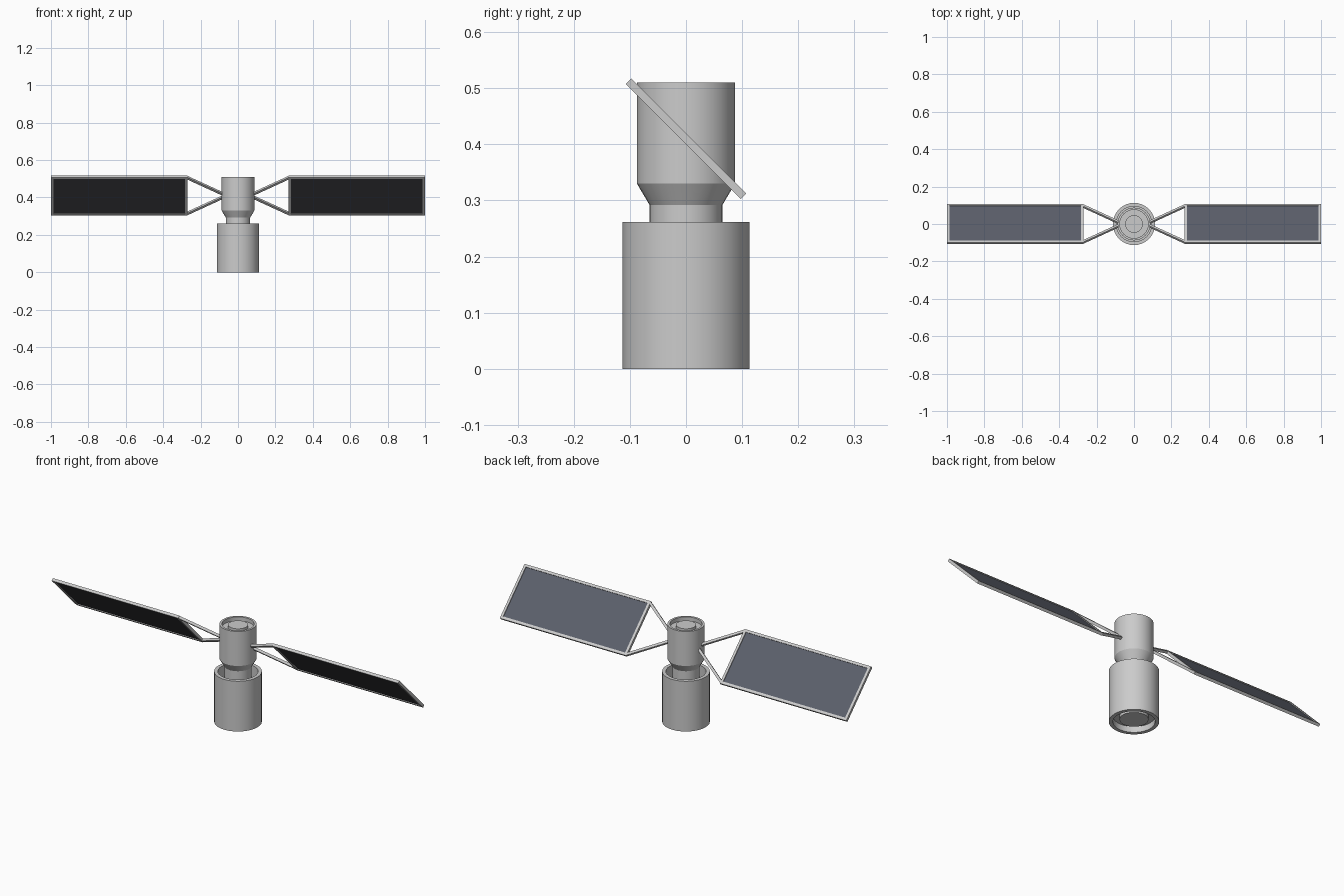
import bpy, bmesh, math
from mathutils import Matrix, Vector

if "Cube" in bpy.data.objects:
    bpy.data.objects.remove(bpy.data.objects["Cube"])


def material(name, rgb):
    m = bpy.data.materials.new(name)
    m.diffuse_color = (*rgb, 1)
    m.use_nodes = True
    m.node_tree.nodes["Principled BSDF"].inputs["Base Color"].default_value = m.diffuse_color
    return m


GREY = material("light grey metal", (0.6, 0.6, 0.6))
CELL = material("blue grey solar cells", (0.105, 0.115, 0.145))
BACK = material("dark panel backing", (0.05, 0.05, 0.058))


def add_object(name, bm, mats):
    bmesh.ops.recalc_face_normals(bm, faces=bm.faces)
    me = bpy.data.meshes.new(name)
    bm.to_mesh(me)
    bm.free()
    for m in mats:
        me.materials.append(m)
    ob = bpy.data.objects.new(name, me)
    bpy.context.collection.objects.link(ob)
    return ob


def lathe(name, profile, steps=32):
    """Spin an (r, z) profile around the z axis."""
    bm = bmesh.new()
    vs = [bm.verts.new((r, 0, z)) for r, z in profile]
    es = [bm.edges.new(p) for p in zip(vs, vs[1:])]
    bmesh.ops.spin(bm, geom=vs + es, cent=(0, 0, 0), axis=(0, 0, 1),
                   angle=2 * math.pi, steps=steps)
    bmesh.ops.remove_doubles(bm, verts=bm.verts, dist=1e-5)
    ob = add_object(name, bm, [GREY])
    bpy.ops.object.select_all(action='DESELECT')
    ob.select_set(True)
    bpy.context.view_layer.objects.active = ob
    bpy.ops.object.shade_smooth_by_angle(angle=math.radians(30))
    return ob


def beam(bm, p, q, width, depth):
    """Box running from p to q in the panel plane."""
    p, q = Vector(p), Vector(q)
    d = q - p
    mat = (Matrix.Translation((p + q) / 2)
           @ Matrix.Rotation(math.atan2(d.y, d.x), 4, 'Z')
           @ Matrix.Diagonal((d.length, width, depth, 1)))
    bmesh.ops.create_cube(bm, size=1, matrix=mat)


def place_wing(ob):
    """Tilt into the wing plane and mirror to the other side."""
    ob.location = (0, 0, 0.41)
    ob.rotation_euler = (math.radians(-45), 0, 0)
    ob.modifiers.new("Mirror", 'MIRROR').use_axis = (True, False, False)


# Lower shell with recessed ends
lathe("lower_shell", [(0, 0.03), (0.095, 0.03), (0.095, 0), (0.113, 0),
                      (0.113, 0.262), (0.095, 0.262), (0.095, 0.2), (0, 0.2)])
# Round plate inside the lower opening
lathe("base_plate", [(0, 0.012), (0.065, 0.012), (0.065, 0.035), (0, 0.035)])
# Neck, flared collar and upper body with recessed top
lathe("upper_body", [(0, 0.19), (0.065, 0.19), (0.065, 0.292), (0.0875, 0.33),
                     (0.0875, 0.51), (0.076, 0.51), (0.076, 0.49), (0, 0.49)])
# Raised cap in the top recess
lathe("top_cap", [(0, 0.485), (0.047, 0.485), (0.047, 0.505), (0, 0.505)])

# Wing frame
X0, X1, S, W = 0.27, 1.0, 0.145, 0.013
bm = bmesh.new()
for s in (-1, 1):
    beam(bm, (X0, s * (S - W / 2), 0), (X1, s * (S - W / 2), 0), W, 0.014)
for x in (X0 + W / 2, X1 - W / 2):
    beam(bm, (x, -S + W, 0), (x, S - W, 0), W, 0.014)
place_wing(add_object("wing_frame", bm, [GREY]))

# Solar panel, lit side and backing
bm = bmesh.new()
beam(bm, (X0 + W / 2, 0, 0), (X1 - W / 2, 0, 0), 2 * S - W, 0.006)
bm.normal_update()
for f in bm.faces:
    f.material_index = 0 if f.normal.z > 0.5 else 1
place_wing(add_object("solar_panel", bm, [CELL, BACK]))

# Struts from body to wing corners
bm = bmesh.new()
for s in (-1, 1):
    beam(bm, (0.078, s * 0.01, 0), (X0 + 0.006, s * (S - W / 2), 0), W, 0.013)
place_wing(add_object("wing_struts", bm, [GREY]))
